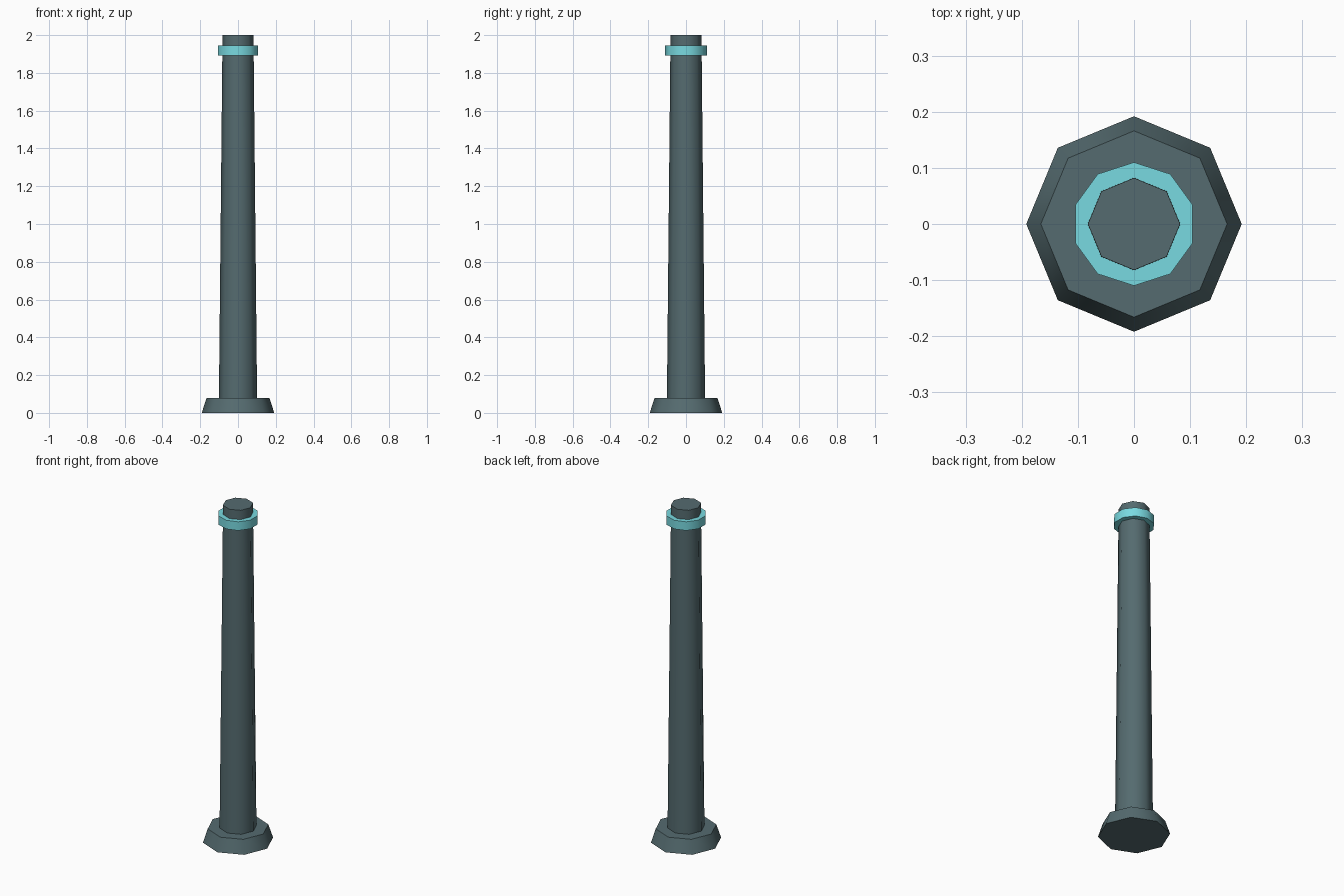
import bpy
import math

if "Cube" in bpy.data.objects:
    bpy.data.objects.remove(bpy.data.objects["Cube"])


def paint(name, rgb):
    m = bpy.data.materials.new(name)
    m.diffuse_color = (*rgb, 1)
    m.use_nodes = True
    m.node_tree.nodes["Principled BSDF"].inputs["Base Color"].default_value = m.diffuse_color
    return m


slate = paint("slate", (0.09, 0.147, 0.16))
cyan = paint("cyan", (0.19, 0.70, 0.75))


def prism(name, sides, r_bottom, r_top, z0, z1, mat):
    """Tapered post section with one corner pointing along +y."""
    bpy.ops.mesh.primitive_cone_add(vertices=sides, radius1=r_bottom, radius2=r_top,
                                    depth=z1 - z0, location=(0, 0, (z0 + z1) / 2))
    ob = bpy.context.object
    ob.name = name
    ob.data.materials.append(mat)
    bpy.ops.object.shade_smooth_by_angle(angle=math.radians(55))
    return ob


# Flared octagonal foot
prism("base", 8, 0.192, 0.166, 0, 0.08, slate)
# Tapered octagonal shaft, standing on the foot
prism("shaft", 8, 0.101, 0.082, 0.08, 2.0, slate)
# Ten-sided coloured band near the top
prism("band", 10, 0.11, 0.11, 1.893, 1.945, cyan)
